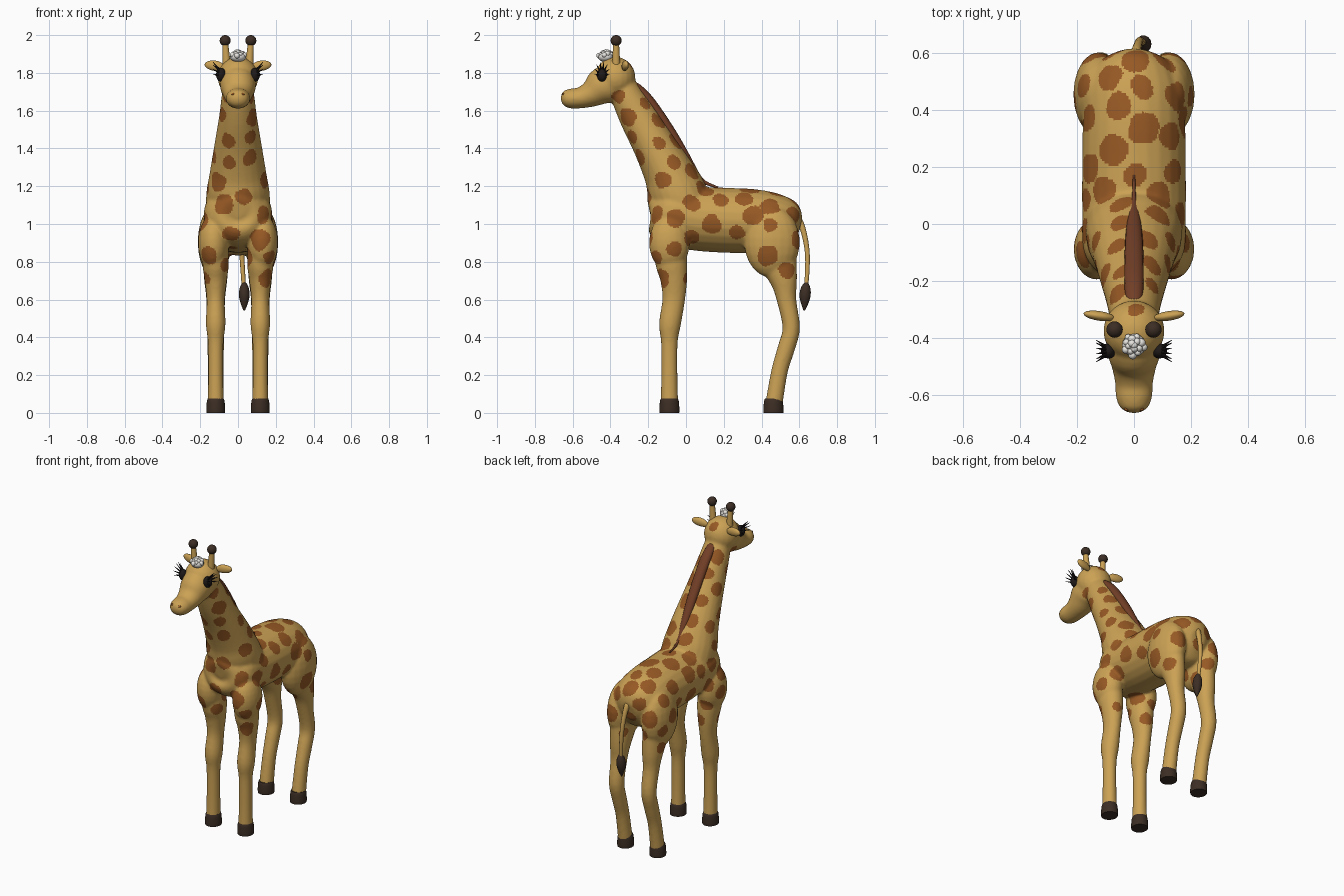
import bpy, bmesh, math, random
from mathutils import Vector, Matrix, Euler, kdtree, noise

random.seed(7)
cube = bpy.data.objects.get("Cube")
if cube:
    bpy.data.objects.remove(cube)


def material(name, color):
    mat = bpy.data.materials.new(name)
    mat.use_nodes = True
    mat.diffuse_color = (*color, 1)
    mat.node_tree.nodes["Principled BSDF"].inputs["Base Color"].default_value = (*color, 1)
    return mat


tan = material("tan coat", (0.6, 0.36, 0.09))
patch = material("brown patch", (0.31, 0.1, 0.018))
mane_brown = material("mane brown", (0.17, 0.05, 0.02))
dark = material("dark brown", (0.045, 0.027, 0.018))
black = material("eye black", (0.014, 0.01, 0.01))
white = material("white tuft", (0.8, 0.78, 0.74))


def smooth_path(stations, steps):
    """Catmull-Rom interpolation of (y, z, half width, half depth) stations."""
    pts = [Vector(s) for s in stations]
    pts = [pts[0]] + pts + [pts[-1]]
    out = []
    for a, b, c, d in zip(pts, pts[1:], pts[2:], pts[3:]):
        for i in range(steps):
            t = i / steps
            out.append(b + (c - a) * t / 2 + (a * 2 - b * 5 + c * 4 - d) * t * t / 2
                       + (b * 3 - a - c * 3 + d) * t ** 3 / 2)
    return out + [pts[-1]]


def loft(bm, stations, x=0, lean=0, steps=4, sides=24):
    """Elliptical tube swept along a path in the side plane."""
    path = smooth_path(stations, steps)
    rings = []
    for i, (y, z, rx, rd) in enumerate(path):
        p, q = path[max(i - 1, 0)], path[min(i + 1, len(path) - 1)]
        tangent = Vector((0, q[0] - p[0], q[1] - p[1])).normalized()
        depth = tangent.cross(Vector((1, 0, 0)))
        center = Vector((x + lean * i / (len(path) - 1), y, z))
        angles = [math.tau * k / sides for k in range(sides)]
        rings.append([bm.verts.new(center + Vector((math.cos(a) * rx, 0, 0))
                                   + depth * math.sin(a) * rd) for a in angles])
    for r, s in zip(rings, rings[1:]):
        for k in range(sides):
            n = (k + 1) % sides
            bm.faces.new((r[k], r[n], s[n], s[k]))
    bm.faces.new(rings[0][::-1])
    bm.faces.new(rings[-1])


def ball(bm, center, radii, turn=(0, 0, 0), detail=20):
    m = Matrix.LocRotScale(Vector(center), Euler(turn), Vector(radii))
    bmesh.ops.create_uvsphere(bm, u_segments=detail, v_segments=detail * 2 // 3,
                              radius=1, matrix=m)


def spike(bm, start, end, r1, r2, sides=12):
    start, end = Vector(start), Vector(end)
    axis = end - start
    m = Matrix.Translation((start + end) / 2) @ axis.to_track_quat('Z', 'Y').to_matrix().to_4x4()
    bmesh.ops.create_cone(bm, cap_ends=True, segments=sides, radius1=r1, radius2=r2,
                          depth=axis.length, matrix=m)


def finish(name, bm, *mats):
    bmesh.ops.recalc_face_normals(bm, faces=bm.faces)
    mesh = bpy.data.meshes.new(name)
    bm.to_mesh(mesh)
    bm.free()
    for m in mats:
        mesh.materials.append(m)
    obj = bpy.data.objects.new(name, mesh)
    bpy.context.collection.objects.link(obj)
    bpy.ops.object.select_all(action='DESELECT')
    obj.select_set(True)
    bpy.context.view_layer.objects.active = obj
    bpy.ops.object.shade_smooth_by_angle(angle=math.radians(50))
    return obj


SIDES = (("left", 1), ("right", -1))

# Body: trunk, neck, muzzle, skull and legs fused into one skin
bm = bmesh.new()
loft(bm, [(-.195, 1.08, .04, .05), (-.175, 1.08, .11, .11), (-.1, 1.06, .175, .17),
          (.05, 1.03, .182, .17), (.2, 1.02, .182, .172), (.35, 1.015, .18, .17),
          (.47, .995, .175, .165), (.56, .98, .13, .135), (.6, .97, .05, .06)])
loft(bm, [(.03, 1.02, .17, .14), (-.045, 1.16, .168, .155), (-.09, 1.27, .15, .135),
          (-.17, 1.42, .125, .113), (-.255, 1.57, .1, .1), (-.32, 1.69, .085, .083),
          (-.36, 1.77, .07, .07)])
loft(bm, [(-.36, 1.76, .09, .1), (-.44, 1.73, .095, .1), (-.5, 1.69, .078, .072),
          (-.56, 1.668, .066, .056), (-.61, 1.665, .063, .053),
          (-.645, 1.67, .047, .04), (-.662, 1.672, .018, .015)])
ball(bm, (0, -.375, 1.775), (.108, .108, .11))
for side, s in SIDES:
    ball(bm, (s * .13, -.088, .9), (.082, .108, .15))
    ball(bm, (s * .125, .455, .905), (.088, .148, .19))
    loft(bm, [(-.09, .95, .06, .08), (-.078, .8, .07, .085), (-.065, .71, .06, .072),
              (-.065, .6, .048, .06), (-.085, .47, .052, .058), (-.088, .37, .041, .044),
              (-.088, .2, .04, .043), (-.088, .05, .043, .047)], x=s * .118)
    loft(bm, [(.47, .85, .07, .12), (.515, .71, .062, .075), (.532, .6, .05, .052),
              (.557, .45, .047, .046), (.53, .34, .044, .046), (.495, .22, .041, .044),
              (.466, .05, .043, .046)], x=s * .118)
body = finish("body", bm, tan, patch)
remesh = body.modifiers.new("fuse", 'REMESH')
remesh.mode = 'VOXEL'
remesh.voxel_size = .008
remesh.use_smooth_shade = True
relax = body.modifiers.new("relax", 'SMOOTH')
relax.factor = .5
relax.iterations = 8
for mod in [m.name for m in body.modifiers]:
    bpy.ops.object.modifier_apply(modifier=mod)

# Coat patches: scattered, irregular spots on trunk, neck and upper legs
faces = list(body.data.polygons)
random.shuffle(faces)
seeds = [(Vector((.01, -.29, 1.855)), .034)]
for f in faces:
    c = f.center
    if .7 < c.z < 1.68 and f.normal.z > -.6 and not (c.z > 1.55 and c.y < -.42):
        if all((c - p).length > .112 for p, r in seeds):
            size = .042 if c.z > 1.25 or c.z < .8 else .05
            seeds.append((c.copy(), size * random.uniform(.75, 1.15)))
tree = kdtree.KDTree(len(seeds))
for i, (p, r) in enumerate(seeds):
    tree.insert(p, i)
tree.balance()
for f in faces:
    p, i, dist = tree.find(f.center)
    wobble = noise.noise(f.center * 16) * .014
    f.material_index = int(dist + wobble < seeds[i][1])
body.data.polygons.foreach_set("use_smooth", [True] * len(faces))

# Hooves, ears, horns, eyes and lashes
for side, s in SIDES:
    for place, y in (("front", -.088), ("hind", .463)):
        bm = bmesh.new()
        loft(bm, [(y, 0, .049, .052), (y, .02, .05, .053), (y, .06, .047, .05),
                  (y, .076, .042, .045)], x=s * .118)
        finish(f"{side}_{place}_hoof", bm, dark)

    bm = bmesh.new()
    ball(bm, (s * .122, -.322, 1.838), (.056, .017, .027), (0, s * -.12, s * .15))
    for v in bm.verts:
        v.co.z -= max(0, .1 - abs(v.co.x)) * .2
    finish(f"{side}_ear", bm, tan)

    bm = bmesh.new()
    spike(bm, (s * .06, -.37, 1.84), (s * .068, -.37, 1.965), .022, .015, 16)
    finish(f"{side}_horn", bm, tan)
    bm = bmesh.new()
    ball(bm, (s * .068, -.37, 1.971), (.029, .029, .029))
    finish(f"{side}_horn_tip", bm, dark)

    bm = bmesh.new()
    ball(bm, (s * .09, -.445, 1.79), (.026, .027, .036), (0, 0, s * -.5))
    finish(f"{side}_eye", bm, black)
    bm = bmesh.new()
    for k in range(8):
        a = math.radians(-15 + 30 * k)
        out = Vector((s * .035, math.cos(a) * .024, math.sin(a) * .03 + .01))
        root = Vector((s * .098, -.445 + math.cos(a) * .016, 1.795 + math.sin(a) * .024))
        spike(bm, root, root + out, .006, .001, 6)
    finish(f"{side}_eyelashes", bm, black)

    bm = bmesh.new()
    ball(bm, (s * .026, -.648, 1.688), (.009, .008, .007), detail=10)
    finish(f"{side}_nostril", bm, patch)

# Forelock: cluster of small curls
bm = bmesh.new()
ball(bm, (0, -.425, 1.885), (.042, .04, .028))
for k in range(16):
    a = k * 2.4
    d = math.sqrt(k / 16)
    ball(bm, (math.cos(a) * d * .038, -.425 + math.sin(a) * d * .036, 1.912 - d * d * .022),
         [random.uniform(.011, .016)] * 3, detail=10)
finish("forelock", bm, white)

# Mane down the back of the neck
bm = bmesh.new()
loft(bm, [(-.285, 1.745, .018, .012), (-.255, 1.72, .03, .022), (-.185, 1.645, .034, .024),
          (-.08, 1.49, .032, .024), (0, 1.355, .026, .022), (.055, 1.26, .016, .018),
          (.1, 1.22, .007, .01), (.17, 1.193, .004, .005)], sides=16)
finish("mane", bm, mane_brown)

# Tail and its tuft
bm = bmesh.new()
loft(bm, [(.57, 1.03, .02, .02), (.6, 1.015, .018, .018), (.625, .95, .015, .015),
          (.642, .85, .013, .013), (.642, .75, .012, .012), (.635, .66, .011, .011)],
     lean=.032, sides=14)
finish("tail", bm, tan)
bm = bmesh.new()
loft(bm, [(.638, .69, .01, .01), (.634, .66, .024, .026), (.63, .62, .028, .03),
          (.628, .58, .019, .02), (.626, .542, .004, .004)], x=.033, sides=14)
finish("tail_tuft", bm, dark)
